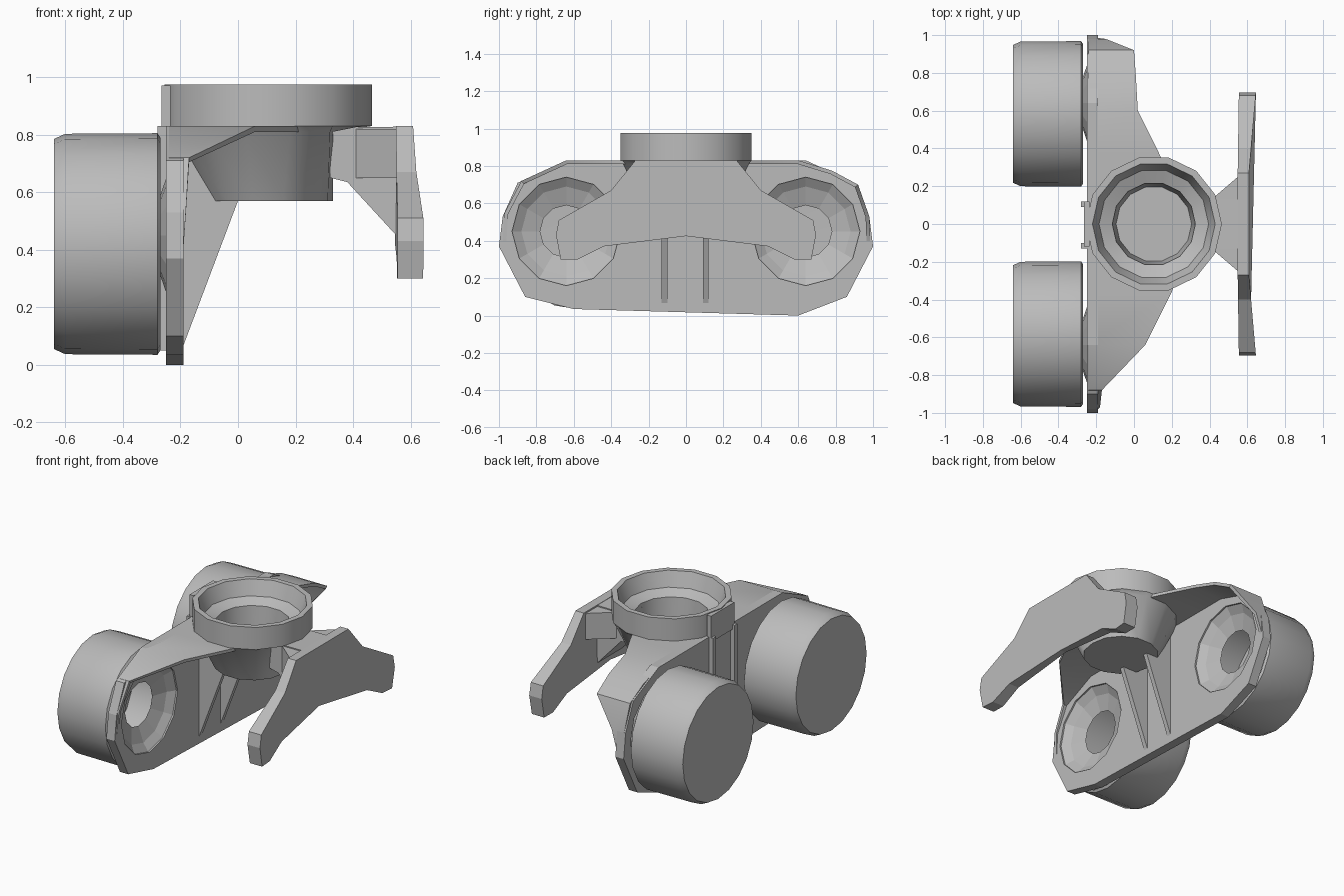
import bpy, bmesh, math
from mathutils import Matrix, Vector

old = bpy.data.objects.get("Cube")
if old:
    bpy.data.objects.remove(old, do_unlink=True)

grey = bpy.data.materials.new("plain_grey")
grey.use_nodes = True
grey.diffuse_color = (0.5, 0.5, 0.5, 1)
bsdf = next(n for n in grey.node_tree.nodes if n.type == 'BSDF_PRINCIPLED')
bsdf.inputs["Base Color"].default_value = (0.5, 0.5, 0.5, 1)
bsdf.inputs["Roughness"].default_value = 0.8


def finish(name, bm, smooth=None):
    bmesh.ops.remove_doubles(bm, verts=bm.verts, dist=0.0005)
    bmesh.ops.recalc_face_normals(bm, faces=bm.faces)
    mesh = bpy.data.meshes.new(name)
    bm.to_mesh(mesh)
    bm.free()
    mesh.materials.append(grey)
    obj = bpy.data.objects.new(name, mesh)
    bpy.context.collection.objects.link(obj)
    if smooth:
        bpy.ops.object.select_all(action='DESELECT')
        obj.select_set(True)
        bpy.context.view_layer.objects.active = obj
        bpy.ops.object.shade_smooth_by_angle(angle=math.radians(smooth))
    return obj


def extrude(name, points, direction):
    """Extrude a flat outline of 3D points along a vector."""
    bm = bmesh.new()
    face = bm.faces.new([bm.verts.new(p) for p in points])
    ext = bmesh.ops.extrude_face_region(bm, geom=[face])
    moved = [v for v in ext["geom"] if isinstance(v, bmesh.types.BMVert)]
    bmesh.ops.translate(bm, verts=moved, vec=Vector(direction))
    return finish(name, bm)


def lathe(name, profile, centre, axis, sides, smooth):
    """Turn (radius, distance along axis) points around the x or z axis."""
    bm = bmesh.new()
    verts = [bm.verts.new((r, 0, h)) for r, h in profile]
    edges = [bm.edges.new(pair) for pair in zip(verts, verts[1:])]
    bmesh.ops.spin(bm, geom=verts + edges, cent=(0, 0, 0), axis=(0, 0, 1),
                   angle=math.tau, steps=sides)
    if axis == 'X':
        bm.transform(Matrix.Rotation(math.pi / 2, 4, 'Y'))
    bm.transform(Matrix.Translation(centre))
    return finish(name, bm, smooth)


def box(name, low, high):
    x0, y0, z0 = low
    x1, y1, z1 = high
    return extrude(name, [(x0, y0, z0), (x1, y0, z0), (x1, y1, z0), (x0, y1, z0)],
                   (0, 0, z1 - z0))


def cut(target, cutter):
    cutter.hide_render = True
    mod = target.modifiers.new("cut", 'BOOLEAN')
    mod.operation = 'DIFFERENCE'
    mod.solver = 'EXACT'
    mod.object = cutter
    bpy.context.view_layer.objects.active = target
    bpy.ops.object.modifier_apply(modifier=mod.name)
    bpy.data.objects.remove(cutter, do_unlink=True)


# Upright oval back plate, slightly lower on its left side
half = [(0.60, 0.0), (0.86, 0.10), (1.0, 0.37), (0.98, 0.53),
        (0.90, 0.71), (0.64, 0.83)]
outline = half + [(-y, max(z, 0.035)) for y, z in reversed(half)]
plate = extrude("back_plate", [(-0.25, y, z) for y, z in outline], (0.06, 0, 0))

# Round opening with a dished rim, and a hollow drum behind it, on each side
drum = [(0, -0.64), (0.365, -0.64), (0.383, -0.60), (0.385, -0.28),
        (0.37, -0.27), (0.365, -0.60), (0, -0.62)]
for side, label in ((-1, "right"), (1, "left")):
    cut(plate, lathe("opening_cutter", [(0, -0.1), (0.29, -0.1), (0.29, 0.1), (0, 0.1)],
                     (-0.22, side * 0.64, 0.45), 'X', 12, None))
    lathe("opening_rim_" + label, [(0.29, -0.20), (0.24, -0.235), (0.14, -0.27)],
          (0, side * 0.64, 0.45), 'X', 12, None)
    lathe("drum_" + label, drum, (0, side * 0.583, 0.42), 'X', 20, 25)

# Curved cover sheet: sections of (y, z, front edge x)
sections = [(-0.98, 0.40, -0.19), (-0.97, 0.55, -0.18), (-0.88, 0.72, -0.17),
            (-0.64, 0.83, 0.06), (-0.36, 0.83, 0.20), (0, 0.83, 0.30),
            (0.38, 0.83, 0.13), (0.60, 0.83, 0.02), (0.78, 0.775, 0.01),
            (0.92, 0.70, 0.0), (0.98, 0.53, -0.15), (0.985, 0.40, -0.19)]
bm = bmesh.new()
rows = [(bm.verts.new((-0.24, y, z)), bm.verts.new((x, y, z))) for y, z, x in sections]
for (a, b), (c, d) in zip(rows, rows[1:]):
    bm.faces.new((a, b, d, c))
bmesh.ops.recalc_face_normals(bm, faces=bm.faces)
bmesh.ops.solidify(bm, geom=bm.faces[:], thickness=0.02)
cover = finish("cover_sheet", bm, 35)
cut(cover, lathe("hub_cutter", [(0, 0.6), (0.23, 0.6), (0.23, 1), (0, 1)],
                 (0.11, 0, 0), 'Z', 14, None))

# Raised ring with a sunken cup; the tapering underside is flat at the front
hub = lathe("hub_ring", [(0, 0.60), (0.20, 0.60), (0.22, 0.85), (0.29, 0.88),
                         (0.325, 0.975), (0.36, 0.975), (0.36, 0.83), (0.345, 0.81),
                         (0.23, 0.57), (0, 0.57)], (0.105, 0, 0), 'Z', 14, 30)
for v in hub.data.vertices:
    if v.co.z < 0.82:
        v.co.x = min(v.co.x, 0.33)

# Bumper blade, spreading outward toward its blunt tips
wing = [(0.27, 0.83), (0.40, 0.67), (0.68, 0.51), (0.695, 0.43), (0.67, 0.30),
        (0.58, 0.30), (0.44, 0.37)]
shape = wing + [(0, 0.425)] + [(-y, z) for y, z in reversed(wing)]
blade = extrude("bumper_blade", [(0.545, y, z) for y, z in shape], (0.04, 0, 0))
for v in blade.data.vertices:
    reach = abs(v.co.y) / 0.69
    v.co.x += reach * (0.06 if v.co.x > 0.56 else 0.01)

# Bracket joining the hub and the blade, with flared side webs
bracket = [(0.32, 0.825), (0.585, 0.828), (0.58, 0.64), (0.55, 0.45), (0.38, 0.635), (0.32, 0.65)]
extrude("bumper_bracket", [(x, -0.13, z) for x, z in bracket], (0, 0.26, 0))
for side in (-1, 1):
    extrude("bracket_web", [(0.41, side * 0.13, 0.65), (0.55, side * 0.13, 0.65),
                            (0.55, side * 0.25, 0.65)], (0, 0, 0.17))

# Ribs below the cover, posts behind the plate and the upper tab
for y in (-0.13, 0.09):
    extrude("support_rib", [(-0.2, y, 0.04), (0.0, y, 0.57), (-0.09, y, 0.59),
                            (-0.12, y, 0.82), (-0.2, y, 0.82)], (0, 0.03, 0))
    box("rear_post", (-0.28, y, 0.05), (-0.24, y + 0.03, 0.83))
box("upper_tab", (-0.265, -0.12, 0.80), (-0.235, 0.12, 0.97))
